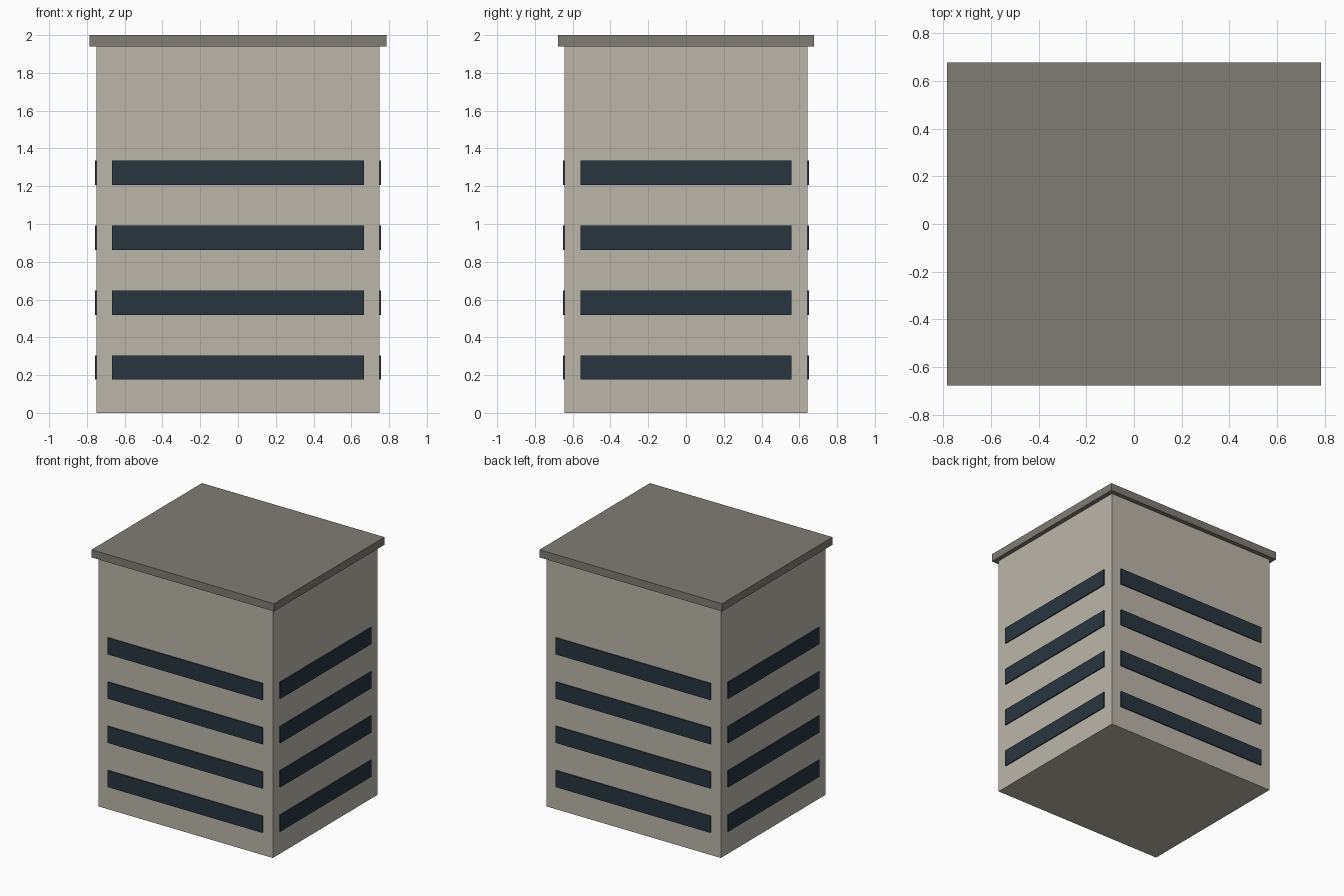
import bpy

if "Cube" in bpy.data.objects:
    bpy.data.objects.remove(bpy.data.objects["Cube"])


def material(name, rgb):
    m = bpy.data.materials.new(name)
    m.diffuse_color = (*rgb, 1)
    m.use_nodes = True
    m.node_tree.nodes["Principled BSDF"].inputs["Base Color"].default_value = m.diffuse_color
    return m


WALL = material("wall_stone", (0.50, 0.47, 0.40))
ROOF = material("roof_grey", (0.216, 0.202, 0.175))
GLASS = material("dark_glass", (0.021, 0.036, 0.051))


def box(name, centre, size, mat):
    bpy.ops.mesh.primitive_cube_add(size=1, location=centre)
    ob = bpy.context.object
    ob.name = name
    ob.scale = size
    bpy.ops.object.transform_apply(location=False, rotation=False, scale=True)
    ob.data.materials.append(mat)
    return ob


HX, HY = 0.75, 0.643          # half sizes of the tower
ROOF_Z = 1.94
OVERHANG = 0.035

# Tower body and overhanging roof slab
box("tower_body", (0, 0, ROOF_Z / 2), (2 * HX, 2 * HY, ROOF_Z), WALL)
box("roof_slab", (0, 0, (ROOF_Z + 2) / 2),
    (2 * (HX + OVERHANG), 2 * (HY + OVERHANG), 2 - ROOF_Z), ROOF)

# Ribbon windows: one thin raised strip per floor on each of the four sides
DEPTH, PROUD, MARGIN, HEIGHT = 0.016, 0.008, 0.084, 0.129
for floor in range(4):
    z = 0.24 + 0.344 * floor
    for side, s in (("front", -1), ("back", 1)):
        box(f"{side}_window_{floor + 1}", (0, s * (HY + PROUD - DEPTH / 2), z),
            (2 * (HX - MARGIN), DEPTH, HEIGHT), GLASS)
    for side, s in (("left", -1), ("right", 1)):
        box(f"{side}_window_{floor + 1}", (s * (HX + PROUD - DEPTH / 2), 0, z),
            (DEPTH, 2 * (HY - MARGIN), HEIGHT), GLASS)
